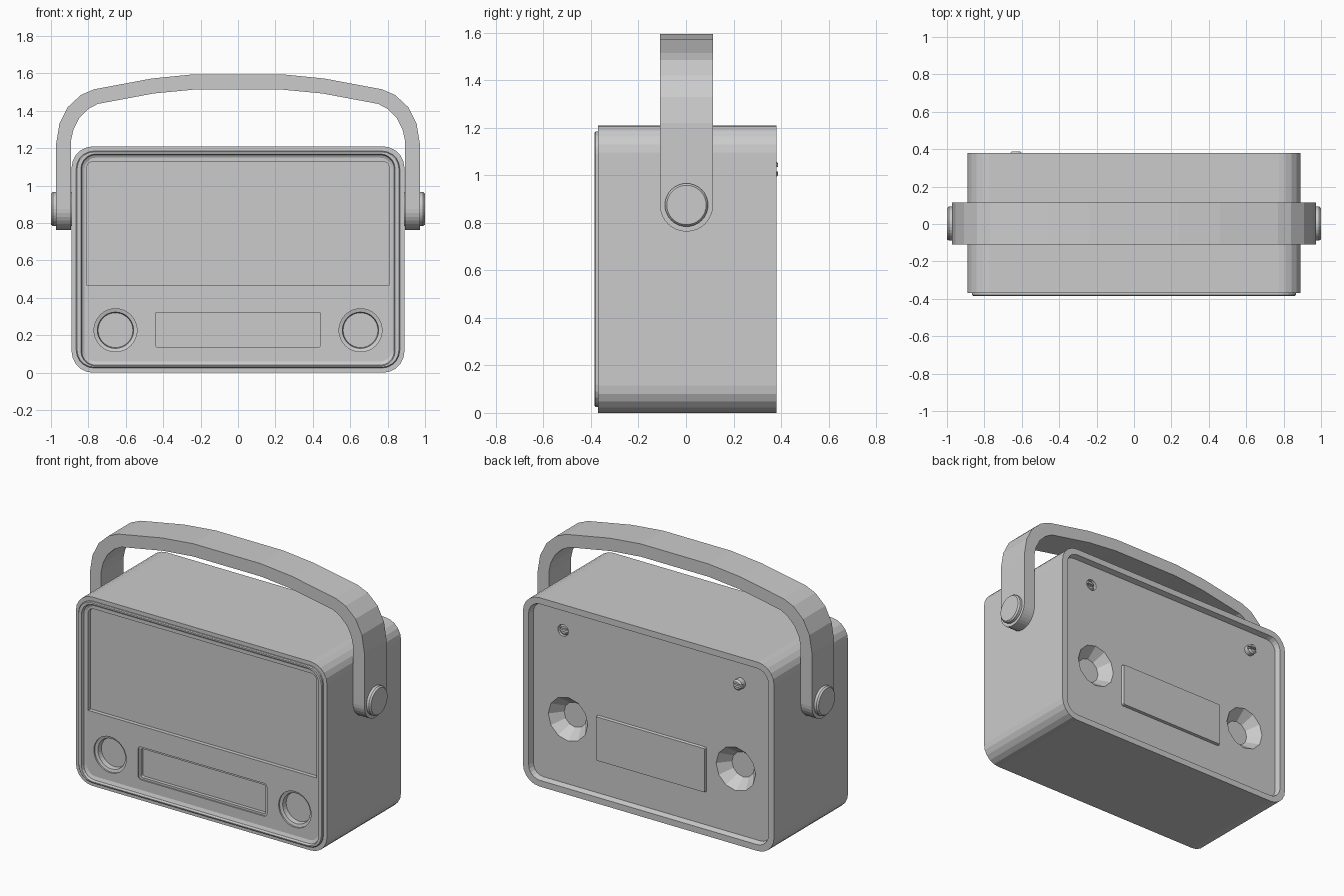
import bpy, bmesh
from math import sin, cos, pi

if "Cube" in bpy.data.objects:
    bpy.data.objects.remove(bpy.data.objects["Cube"])


def rrect(hw, z0, z1, r, seg=5):
    """Rounded rectangle outline in the x-z plane."""
    pts = []
    for cx, cz, a0 in ((hw - r, z1 - r, 0), (-hw + r, z1 - r, 90),
                       (-hw + r, z0 + r, 180), (hw - r, z0 + r, 270)):
        for i in range(seg + 1):
            a = (a0 + 90 * i / seg) * pi / 180
            pts.append((cx + r * cos(a), cz + r * sin(a)))
    return pts


def circle(cu, cv, r, n=32):
    return [(cu + r * cos(2 * pi * i / n), cv + r * sin(2 * pi * i / n)) for i in range(n)]


def loft(name, rings, axis='y'):
    """Capped solid through (outline, depth) rings along an axis."""
    bm = bmesh.new()
    loops = []
    for pts, d in rings:
        loops.append([bm.verts.new((u, d, v) if axis == 'y' else (d, u, v)) for u, v in pts])
    n = len(loops[0])
    for a, b in zip(loops, loops[1:]):
        for i in range(n):
            j = (i + 1) % n
            bm.faces.new((a[i], a[j], b[j], b[i]))
    bm.faces.new(loops[0])
    bm.faces.new(loops[-1])
    bmesh.ops.recalc_face_normals(bm, faces=bm.faces)
    mesh = bpy.data.meshes.new(name)
    bm.to_mesh(mesh)
    bm.free()
    ob = bpy.data.objects.new(name, mesh)
    bpy.context.collection.objects.link(ob)
    return ob


def cut(target, cutter):
    """Subtract a cutter and discard it."""
    cutter.hide_render = True
    mod = target.modifiers.new("cut", 'BOOLEAN')
    mod.operation, mod.solver, mod.object = 'DIFFERENCE', 'EXACT', cutter
    bpy.context.view_layer.objects.active = target
    bpy.ops.object.modifier_apply(modifier=mod.name)
    bpy.data.objects.remove(cutter)


# Case: front panel, raised front rim, body shell, recessed back panel
PANEL_F, PANEL_B = -0.36, 0.345
body = loft("case", [
    (rrect(.82, .06, 1.15, .06), PANEL_F),
    (rrect(.835, .04, 1.165, .075), PANEL_F - .008),
    (rrect(.84, .035, 1.17, .08), -.385),
    (rrect(.86, .03, 1.18, .09), -.385),
    (rrect(.865, .025, 1.185, .095), -.38),
    (rrect(.865, .025, 1.185, .095), -.37),
    (rrect(.89, 0, 1.21, .115), -.37),
    (rrect(.89, 0, 1.21, .115), .38),
    (rrect(.85, .04, 1.17, .08), .38),
    (rrect(.84, .05, 1.16, .07), PANEL_B)])

# Front recesses: speaker window and dial slot
window = [(.81, .47), (.81, 1.10), (.80, 1.12), (.78, 1.13),
          (-.78, 1.13), (-.80, 1.12), (-.81, 1.10), (-.81, .47)]
cut(body, loft("window_cutter", [(window, -.5), (window, -.335)]))
cut(body, loft("dial_cutter", [
    (rrect(.457, .125, .335, .02, 3), -.5), (rrect(.457, .125, .335, .02, 3), -.352),
    (rrect(.442, .138, .322, .01, 3), -.352), (rrect(.442, .138, .322, .01, 3), -.33)]))

for s in (-1, 1):
    # Front knob wells with an inner step
    kx, kz = s * .655, .227
    cut(body, loft("knob_well_cutter", [
        (circle(kx, kz, .115), -.5), (circle(kx, kz, .115), -.35),
        (circle(kx, kz, .097), -.345), (circle(kx, kz, .093), -.315)]))
    # Conical wells in the back
    bx, bz = s * .595, .465
    cut(body, loft("back_well_cutter", [
        (circle(bx, bz, .14, 12), .5), (circle(bx, bz, .14, 12), PANEL_B),
        (circle(bx, bz, .08, 12), PANEL_B - .075)]))

# Raised plate on the back
loft("back_plate", [(rrect(.39, .26, .55, .005, 1), PANEL_B - .01),
                    (rrect(.385, .265, .545, .005, 1), PANEL_B + .018)])

# Back screws: one sunk in a hole, one standing proud
cut(body, loft("screw_hole_cutter", [(circle(.63, 1.025, .042, 16), .5),
                                     (circle(.63, 1.025, .036, 16), .305)]))
for name, x, y0, y1 in (("sunk_screw", .63, .30, .34), ("proud_screw", -.63, .34, .388)):
    screw = loft(name, [(circle(x, 1.025, .034, 16), y0), (circle(x, 1.025, .034, 16), y1 - .01),
                        (circle(x, 1.025, .024, 16), y1)])
    slot = [(x - .06, 1.016), (x + .06, 1.016), (x + .06, 1.034), (x - .06, 1.034)]
    cut(screw, loft("slot_cutter", [(slot, y1 - .018), (slot, y1 + .05)]))

# Carrying handle: bent strap swept across the width
outer = [(.973, .875), (.973, 1.22), (.955, 1.33), (.91, 1.42), (.84, 1.485),
         (.77, 1.515), (.46, 1.573), (.24, 1.595)]
inner = [(.893, .875), (.893, 1.24), (.88, 1.30), (.85, 1.36), (.80, 1.41),
         (.75, 1.437), (.45, 1.493), (.24, 1.513)]


def mirrored(p):
    return p + [(-x, z) for x, z in reversed(p)]


strap = mirrored(outer) + mirrored(inner)[::-1]
loft("handle", [(strap, -.11), (strap, .114)])

# Rounded strap ends and pivot caps
half = [(.002 + .112 * cos(pi + pi * i / 16), .875 + .112 * sin(pi + pi * i / 16)) for i in range(17)]
for side, s in (("left", -1), ("right", 1)):
    loft("handle_end_" + side, [(half, s * .893), (half, s * .973)], 'x')
    loft("pivot_cap_" + side, [(circle(.002, .875, .091), s * .88), (circle(.002, .875, .091), s * .99),
                               (circle(.002, .875, .083), s * 1.0)], 'x')
